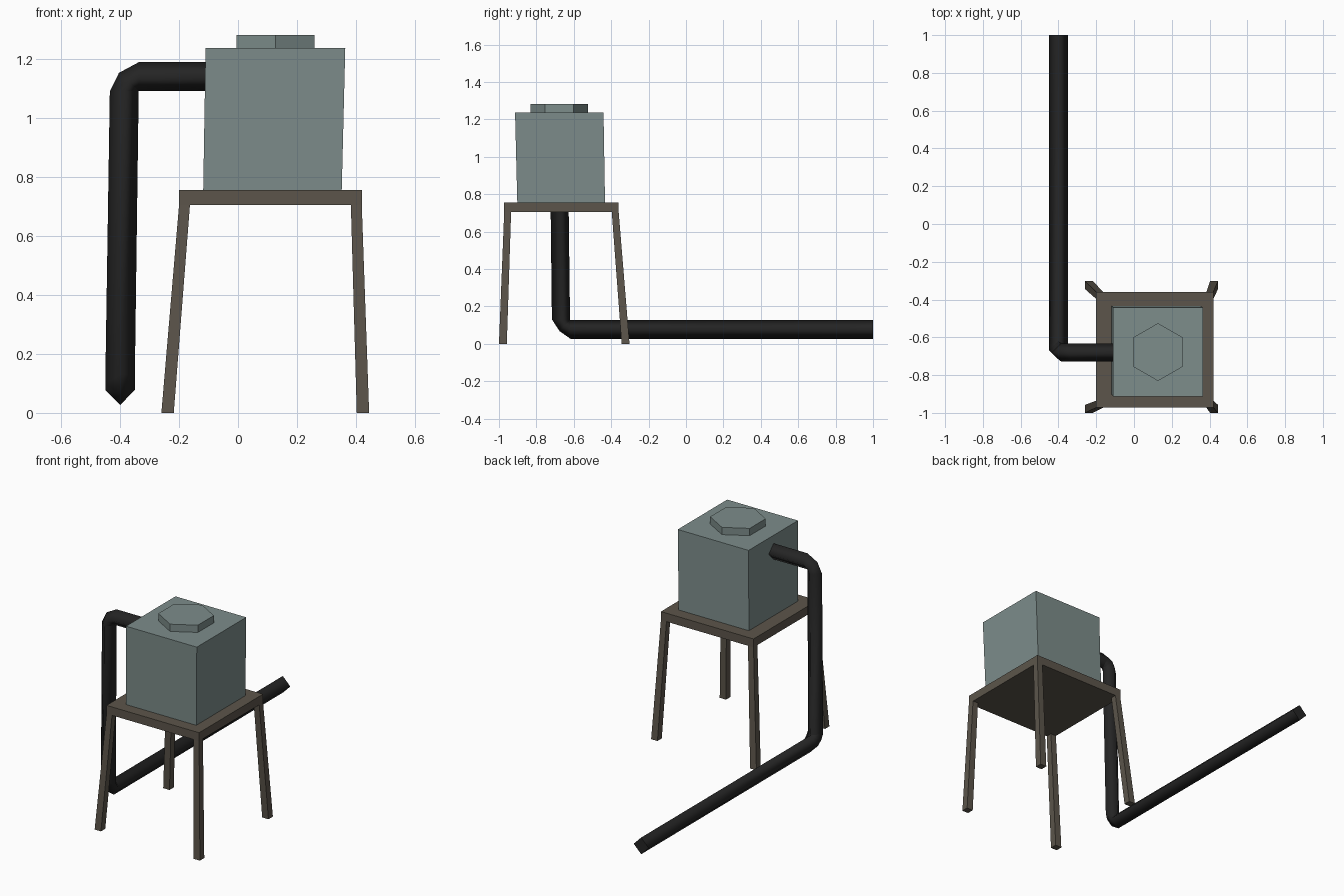
import bpy, math
from mathutils import Vector

if "Cube" in bpy.data.objects:
    bpy.data.objects.remove(bpy.data.objects["Cube"])


def material(name, rgb):
    m = bpy.data.materials.new(name)
    m.diffuse_color = (*rgb, 1)
    m.use_nodes = True
    m.node_tree.nodes["Principled BSDF"].inputs["Base Color"].default_value = m.diffuse_color
    return m


TANK = material("grey_green", (0.205, 0.266, 0.258))
WOOD = material("dull_brown", (0.107, 0.091, 0.070))
RUBBER = material("black_rubber", (0.018, 0.018, 0.018))


def loft(name, rings, mat, smooth=False):
    """Skin a list of equal-sized rings and cap both ends."""
    n = len(rings[0])
    verts = [tuple(p) for r in rings for p in r]
    faces = [(k * n + i, k * n + (i + 1) % n, (k + 1) * n + (i + 1) % n, (k + 1) * n + i)
             for k in range(len(rings) - 1) for i in range(n)]
    sides = len(faces)
    last = (len(rings) - 1) * n
    faces += [tuple(reversed(range(n))), tuple(range(last, last + n))]
    me = bpy.data.meshes.new(name)
    me.from_pydata(verts, [], faces)
    me.materials.append(mat)
    for i, p in enumerate(me.polygons):
        p.use_smooth = smooth and i < sides
    ob = bpy.data.objects.new(name, me)
    bpy.context.collection.objects.link(ob)
    return ob


def rect(x0, x1, y0, y1, z):
    return [(x0, y0, z), (x1, y0, z), (x1, y1, z), (x0, y1, z)]


# Stand top
X0, X1, Y0, Y1 = -0.20, 0.42, -0.972, -0.36
loft("stand_top", [rect(X0, X1, Y0, Y1, 0.706), rect(X0, X1, Y0, Y1, 0.757)], WOOD)


# Splayed legs, one under each corner
def span(edge, inward, width):
    return sorted((edge, edge + inward * width))


for xn, xt, xb, sx in (("left", X0, -0.26, 1), ("right", X1, 0.445, -1)):
    for yn, yt, yb, sy in (("front", Y0, -1.0, 1), ("back", Y1, -0.302, -1)):
        foot = rect(*span(xb, sx, 0.042), *span(yb, sy, 0.042), 0)
        head = rect(*span(xt, sx, 0.037), *span(yt, sy, 0.037), 0.706)
        loft(f"{yn}_{xn}_leg", [foot, head], WOOD)

# Slightly leaning tank
loft("tank", [rect(-0.118, 0.352, -0.902, -0.433, 0.757),
              rect(-0.110, 0.364, -0.914, -0.441, 1.238)], TANK)

# Hexagonal lid
loft("lid", [[(0.127 + 0.153 * math.cos(a), -0.678 + 0.153 * math.sin(a), z)
              for a in (math.radians(30 + 60 * i) for i in range(6))]
             for z in (1.235, 1.282)], TANK)


# Four-sided smooth hose, each bend fanning round its inner corner
def hose_ring(outer, inner, side):
    o, i, s = Vector(outer), Vector(inner), Vector(side)
    c = (o + i) / 2
    return [o, c + s, i, c - s]


upper = [((-0.105, 1.190), (-0.105, 1.093)), ((-0.337, 1.190), (-0.337, 1.093)),
         ((-0.404, 1.154), (-0.337, 1.093)), ((-0.435, 1.091), (-0.337, 1.093))]
lower = [((-0.717, 0.131), (-0.620, 0.128)), ((-0.676, 0.068), (-0.620, 0.128)),
         ((-0.617, 0.027), (-0.620, 0.128)), ((1.0, 0.027), (1.0, 0.128))]
rings = [hose_ring((ox, -0.680, oz), (ix, -0.680, iz), (0, 0.048, 0))
         for (ox, oz), (ix, iz) in upper]
for (oy, oz), (iy, iz) in lower:
    r = hose_ring((-0.40, oy, oz), (-0.40, iy, iz), (0.05, 0, 0))
    rings.append([r[3], r[2], r[1], r[0]])   # keep corners aligned with the upper rings
hose = loft("hose", rings, RUBBER, smooth=True)
hose.data.flip_normals()
